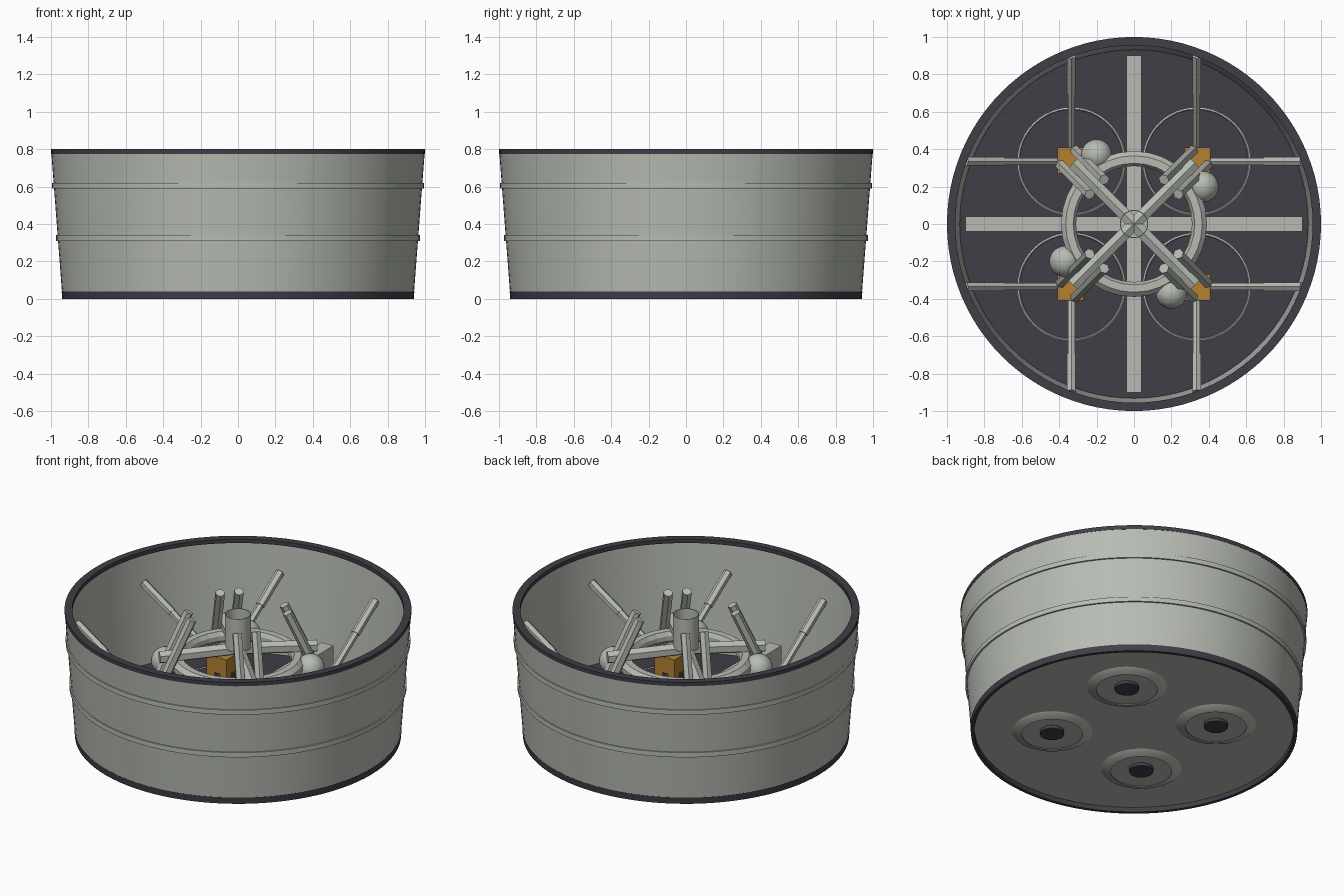
import bpy, bmesh, math
from mathutils import Vector, Matrix

if "Cube" in bpy.data.objects:
    bpy.data.objects.remove(bpy.data.objects["Cube"])


def material(name, rgb):
    m = bpy.data.materials.new(name)
    m.diffuse_color = (*rgb, 1)
    m.use_nodes = True
    m.node_tree.nodes["Principled BSDF"].inputs["Base Color"].default_value = m.diffuse_color
    return m


GREY = material("light_grey", (0.47, 0.50, 0.45))
DARK = material("charcoal", (0.052, 0.048, 0.063))
ORANGE = material("amber", (0.46, 0.22, 0.03))


def finish(name, bm, mat, smooth=False, fix=True):
    if fix:
        bmesh.ops.recalc_face_normals(bm, faces=bm.faces)
    me = bpy.data.meshes.new(name)
    bm.to_mesh(me)
    bm.free()
    ob = bpy.data.objects.new(name, me)
    bpy.context.collection.objects.link(ob)
    me.materials.append(mat)
    if smooth:
        bpy.ops.object.select_all(action='DESELECT')
        ob.select_set(True)
        bpy.context.view_layer.objects.active = ob
        bpy.ops.object.shade_smooth_by_angle(angle=math.radians(35))
    return ob


def lathe(name, profile, mat, center=(0, 0), segs=96, smooth=True):
    """Revolve a closed (radius, z) profile around a vertical axis."""
    bm = bmesh.new()
    rings = []
    for i in range(segs):
        a = 2 * math.pi * i / segs
        rings.append([bm.verts.new((center[0] + r * math.cos(a), center[1] + r * math.sin(a), z))
                      for r, z in profile])
    n = len(profile)
    for i in range(segs):
        p, q = rings[i], rings[(i + 1) % segs]
        for j in range(n):
            k = (j + 1) % n
            bm.faces.new((p[j], q[j], q[k], p[k]))
    return finish(name, bm, mat, smooth)


def rod(name, a, b, r, mat, segs=6, smooth=False):
    a, b = Vector(a), Vector(b)
    d = b - a
    bm = bmesh.new()
    bmesh.ops.create_cone(bm, cap_ends=True, segments=segs, radius1=r, radius2=r, depth=d.length)
    bm.transform(Matrix.Translation((a + b) / 2) @ d.to_track_quat('Z', 'Y').to_matrix().to_4x4())
    return finish(name, bm, mat, smooth)


def box(name, c, s, mat):
    bm = bmesh.new()
    bmesh.ops.create_cube(bm, size=1)
    bm.transform(Matrix.Translation(c) @ Matrix.Diagonal((*s, 1)))
    return finish(name, bm, mat)


# outer skirt with rims and hoops
lathe("skirt_shell", [(0.94, 0.02), (1.0 - 0.002, 0.78), (0.986, 0.78), (0.928, 0.02)], GREY)
lathe("top_rim", [(1.0, 0.8), (0.999, 0.775), (0.955, 0.775), (0.955, 0.8)], DARK)
lathe("bottom_rim", [(0.94, 0.0), (0.943, 0.04), (0.92, 0.04), (0.92, 0.0)], DARK)
for z in (0.325, 0.605):
    r = 0.94 + 0.06 * z / 0.8
    lathe("hoop", [(r - 0.008, z - 0.015), (r + 0.008, z - 0.015),
                   (r + 0.008, z + 0.015), (r - 0.008, z + 0.015)], GREY)

# floor: dark on top, grey beneath, with four round openings cut through
E = 0.335


def floor_plate(name, z0, z1, r, hole, mat):
    bm = bmesh.new()
    bmesh.ops.create_cone(bm, cap_ends=True, segments=96, radius1=r, radius2=r, depth=z1 - z0)
    bm.transform(Matrix.Translation((0, 0, (z0 + z1) / 2)))
    plate = finish(name, bm, mat)
    for sx in (-1, 1):
        for sy in (-1, 1):
            c = rod("hole_cutter", (sx * E, sy * E, -0.2), (sx * E, sy * E, 0.3), hole, mat, 48)
            c.hide_render = True
            c.hide_viewport = True
            m = plate.modifiers.new("opening", 'BOOLEAN')
            m.operation = 'DIFFERENCE'
            m.solver = 'EXACT'
            m.object = c


floor_plate("floor_top", 0.06, 0.09, 0.932, 0.284, DARK)
floor_plate("floor_underside", 0.03, 0.06, 0.922, 0.28, GREY)

# floor cross beams
box("cross_beam_x", (0, 0, 0.16), (1.8, 0.08, 0.15), GREY)
box("cross_beam_y", (0, 0, 0.16), (0.08, 1.8, 0.148), GREY)

# ring frame
lathe("ring_frame", [(0.39, 0.46), (0.39, 0.49), (0.365, 0.515), (0.325, 0.515),
                     (0.31, 0.49), (0.31, 0.46), (0.33, 0.44), (0.37, 0.44)], GREY, segs=32, smooth=False)

# open centre tube
lathe("centre_tube", [(0.075, 0.56), (0.075, 0.77), (0.071, 0.77), (0.071, 0.56)], GREY, segs=32)

# four identical quadrants
for q in range(4):
    a = q * math.pi / 2
    R = Matrix.Rotation(a, 3, 'Z')

    def P(x, y, z):
        return R @ Vector((x, y, z))

    def D(r, t, z):
        """Point on the quadrant diagonal at radius r, offset t sideways."""
        s = math.sqrt(0.5)
        return P((r - t) * s, (r + t) * s, z)

    c = P(E, E, 0)
    # dished collar around the engine opening
    lathe("engine_collar", [(0.287, 0.092), (0.262, 0.055), (0.22, 0.022), (0.175, 0.008),
                            (0.175, 0.014), (0.22, 0.03), (0.257, 0.062), (0.28, 0.096)],
          GREY, (c.x, c.y), 48)
    # engine: dark nozzle below an amber block
    rod("engine_nozzle", P(E, E, 0.01), P(E, E, 0.2), 0.07, DARK, 24, True)
    box("engine_block", P(0.34, 0.34, 0.23), (0.14, 0.14, 0.14), ORANGE)
    # two actuators from the block up to the wall
    for sw in (0, 1):
        pts = [(0.38, 0.25), (0.70, 0.465), (0.90, 0.60)]
        v = [P(E, d, z) if sw else P(d, E, z) for d, z in pts]
        rod("actuator_rod", v[0], v[1], 0.022, GREY)
        rod("actuator_sleeve", v[1], v[2], 0.027, GREY)
    # diagonal arm and twin braces
    rod("frame_arm", D(0, 0, 0.55), D(0.46, 0, 0.53), 0.038, GREY)
    for t in (-0.055, 0.055):
        rod("brace", D(0.28, t, 0.78), D(0.50, t, 0.29), 0.029, GREY)
    # round tank
    bm = bmesh.new()
    bmesh.ops.create_uvsphere(bm, u_segments=24, v_segments=16, radius=0.083)
    bm.transform(Matrix.Translation(P(0.37, 0.2, 0.45)))
    finish("tank", bm, GREY, True)
